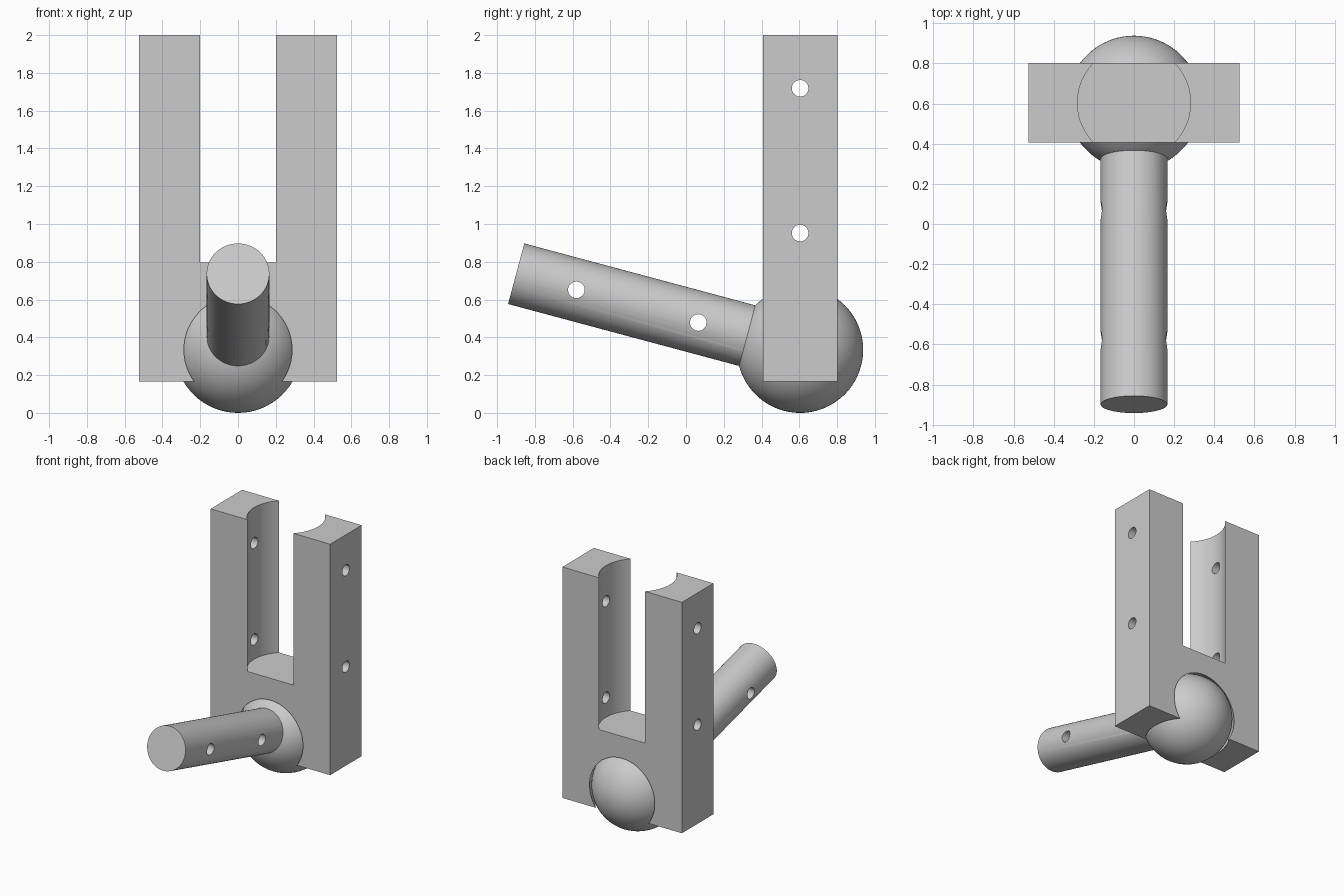
import bpy
import math
from mathutils import Vector

cube = bpy.data.objects.get("Cube")
if cube:
    bpy.data.objects.remove(cube, do_unlink=True)

# Main dimensions
BALL_R, ROD_R, ROD_LEN = 0.334, 0.166, 1.556
PIN_R, BORE_R, SOCKET_R = 0.044, 0.282, 0.348
TILT = math.radians(15)
CENTRE = Vector((0, 0.604, BALL_R))
AXIS = Vector((0, -math.cos(TILT), math.sin(TILT)))
ROD_ROT = AXIS.to_track_quat('Z', 'Y').to_euler()
HALF_W, HALF_D, BOTTOM, TOP, SLOT_Z = 0.525, 0.1975, 0.166, 2.0, 0.795

grey = bpy.data.materials.new("light_grey")
grey.use_nodes = True
colour = (0.6, 0.6, 0.6, 1)
grey.diffuse_color = colour
grey.node_tree.nodes["Principled BSDF"].inputs["Base Color"].default_value = colour


def finish(name):
    ob = bpy.context.object
    ob.name = name
    ob.data.materials.append(grey)
    return ob


def cylinder(name, radius, depth, location, rotation=(0, 0, 0), sides=64):
    bpy.ops.mesh.primitive_cylinder_add(vertices=sides, radius=radius, depth=depth,
                                        location=location, rotation=rotation)
    return finish(name)


def sphere(name, radius):
    bpy.ops.mesh.primitive_uv_sphere_add(segments=64, ring_count=48, radius=radius,
                                         location=CENTRE, rotation=ROD_ROT)
    return finish(name)


def combine(target, tool, operation='DIFFERENCE'):
    """Apply a boolean and discard the tool object."""
    tool.hide_render = True
    mod = target.modifiers.new("combine", 'BOOLEAN')
    mod.operation, mod.solver, mod.object = operation, 'EXACT', tool
    bpy.context.view_layer.objects.active = target
    bpy.ops.object.modifier_apply(modifier=mod.name)
    bpy.data.objects.remove(tool, do_unlink=True)


def pin_hole(target, location):
    combine(target, cylinder("pin_cutter", PIN_R, 3, location, (0, math.pi / 2, 0), 32))


def smooth(ob):
    bpy.ops.object.select_all(action='DESELECT')
    ob.select_set(True)
    bpy.context.view_layer.objects.active = ob
    bpy.ops.object.shade_smooth_by_angle(angle=math.radians(30))


# Forked block: round bore between the arms, spherical socket below
bpy.ops.mesh.primitive_cube_add(size=1, location=(0, CENTRE.y, (BOTTOM + TOP) / 2))
block = finish("socket_block")
block.scale = (2 * HALF_W, 2 * HALF_D, TOP - BOTTOM)
bpy.ops.object.transform_apply(location=False, rotation=False, scale=True)
combine(block, cylinder("bore_cutter", BORE_R, 2, (0, CENTRE.y, SLOT_Z + 1)))
combine(block, sphere("socket_cutter", SOCKET_R))
for z in (0.952, 1.718):
    pin_hole(block, (0, CENTRE.y, z))
smooth(block)

# Ball with its tilted rod and cross holes
ball = sphere("ball_and_rod", BALL_R)
rod = cylinder("rod", ROD_R, ROD_LEN, CENTRE + AXIS * ROD_LEN / 2, ROD_ROT)
combine(ball, rod, 'UNION')
for distance in (0.558, 1.226):
    pin_hole(ball, CENTRE + AXIS * distance)
smooth(ball)
